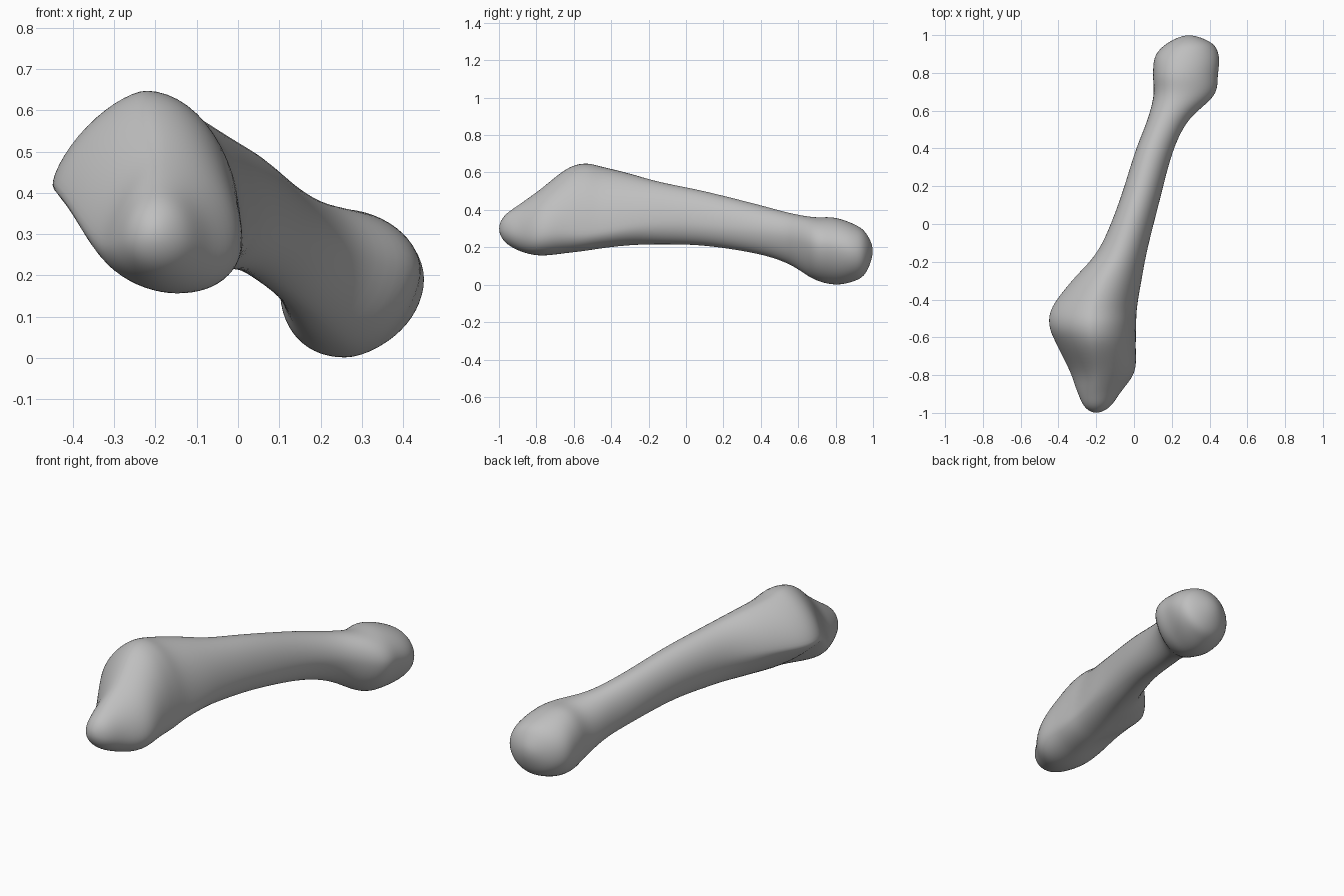
import bpy, bmesh, math
from mathutils import Vector

default = bpy.data.objects.get("Cube")
if default:
    bpy.data.objects.remove(default, do_unlink=True)

SIDES_PER_QUARTER = 14
STEPS_PER_SPAN = 6

# Silhouette stations along the bone: y, left x, right x, bottom z, top z
OUTLINE = [
    (-1, -.2, -.2, .3, .3),
    (-.97, -.26, -.13, .23, .37),
    (-.89, -.3, -.07, .18, .43),
    (-.78, -.34, .005, .155, .51),
    (-.64, -.41, .01, .168, .62),
    (-.54, -.45, .012, .18, .65),
    (-.44, -.435, .017, .195, .63),
    (-.3, -.33, .04, .21, .595),
    (-.14, -.19, .07, .215, .55),
    (.1, -.085, .13, .208, .5),
    (.38, .005, .205, .165, .43),
    (.55, .07, .29, .11, .385),
    (.68, .103, .425, .03, .362),
    (.79, .1, .445, 0, .36),
    (.89, .112, .45, .015, .328),
    (.96, .18, .41, .06, .28),
    (1, .29, .29, .18, .18),
]

# Section character: y, then where the top, bottom, left and right extremes
# lie (as fractions), then the bulge of the four quarters from right round
SHAPE = [
    (-1, .5, .5, .45, .45, 1, 1, 1, 1),
    (-.8, .42, .55, .35, .35, 1.1, 1.3, 1.1, .9),
    (-.52, .49, .68, .5, .22, 1, 1.35, 1.7, .9),
    (0, .45, .55, .55, .4, 1, 1, 1, 1),
    (.77, .43, .46, .48, .58, 1.05, .9, .9, 1.15),
    (1, .5, .5, .5, .5, 1, 1, 1, 1),
]


def lerp(a, b, t):
    return a + (b - a) * t


def spline(p, q, r, s, t):
    """Smooth curve through q and r, applied to every column."""
    return [0.5 * (2 * b + (c - a) * t
                   + (2 * a - 5 * b + 4 * c - d) * t ** 2
                   + (3 * b - a - 3 * c + d) * t ** 3)
            for a, b, c, d in zip(p, q, r, s)]


def section_character(y):
    """Blend the neighbouring section descriptions with an eased weight."""
    for low, high in zip(SHAPE, SHAPE[1:]):
        if y <= high[0]:
            break
    t = min(max((y - low[0]) / (high[0] - low[0]), 0), 1)
    t = t * t * (3 - 2 * t)
    return [lerp(a, b, t) for a, b in zip(low[1:], high[1:])]


def section(row):
    """Closed ring made of four quarter arcs between the extremes."""
    y, left, right, bottom, top = row
    tx, bx, lz, rz, *bulges = section_character(y)
    tx, bx = lerp(left, right, tx), lerp(left, right, bx)
    lz, rz = lerp(bottom, top, lz), lerp(bottom, top, rz)
    extremes = [(right, rz), (tx, top), (left, lz), (bx, bottom)]
    ring = []
    for i, bulge in enumerate(bulges):
        a, b = extremes[i], extremes[(i + 1) % 4]
        centre = (b[0], a[1]) if i % 2 == 0 else (a[0], b[1])
        for k in range(SIDES_PER_QUARTER):
            angle = math.pi / 2 * k / SIDES_PER_QUARTER
            u, v = math.cos(angle) ** bulge, math.sin(angle) ** bulge
            x, z = (centre[n] + (a[n] - centre[n]) * u
                    + (b[n] - centre[n]) * v for n in range(2))
            ring.append(Vector((x, y, z)))
    return ring


def mirrored(row):
    """Swap the extremes so that the ends of the bone close roundly."""
    y, left, right, bottom, top = row
    return y, right, left, top, bottom


# Sample the stations into rings, leaving out both tips
stations = [mirrored(OUTLINE[1])] + OUTLINE + [mirrored(OUTLINE[-2])]
rows = []
for i in range(len(OUTLINE) - 1):
    for k in range(STEPS_PER_SPAN):
        rows.append(spline(*stations[i:i + 4], k / STEPS_PER_SPAN))
rows = rows[1:]

# Skin the rings and close each end with a fan
bm = bmesh.new()
rings = [[bm.verts.new(p) for p in section(row)] for row in rows]
count = len(rings[0])
for ring, following in zip(rings, rings[1:]):
    for k in range(count):
        n = (k + 1) % count
        bm.faces.new((ring[k], ring[n], following[n], following[k]))
for ring, tip in ((rings[0], OUTLINE[0]), (rings[-1], OUTLINE[-1])):
    pole = bm.verts.new((tip[1], tip[0], tip[3]))
    for k in range(count):
        bm.faces.new((ring[k], ring[(k + 1) % count], pole))
bmesh.ops.recalc_face_normals(bm, faces=bm.faces)

# Soften the creases between the quarter arcs
for _ in range(4):
    bmesh.ops.smooth_vert(bm, verts=bm.verts, factor=0.5,
                          use_axis_x=True, use_axis_y=True, use_axis_z=True)

mesh = bpy.data.meshes.new("bone")
bm.to_mesh(mesh)
bm.free()
bone = bpy.data.objects.new("bone", mesh)
bpy.context.collection.objects.link(bone)

# Plain grey surface
grey = bpy.data.materials.new("light grey")
grey.use_nodes = True
colour = (.52, .52, .52, 1)
grey.diffuse_color = colour
grey.node_tree.nodes["Principled BSDF"].inputs["Base Color"].default_value = colour
mesh.materials.append(grey)

bpy.context.view_layer.objects.active = bone
bone.select_set(True)
bpy.ops.object.shade_smooth()
